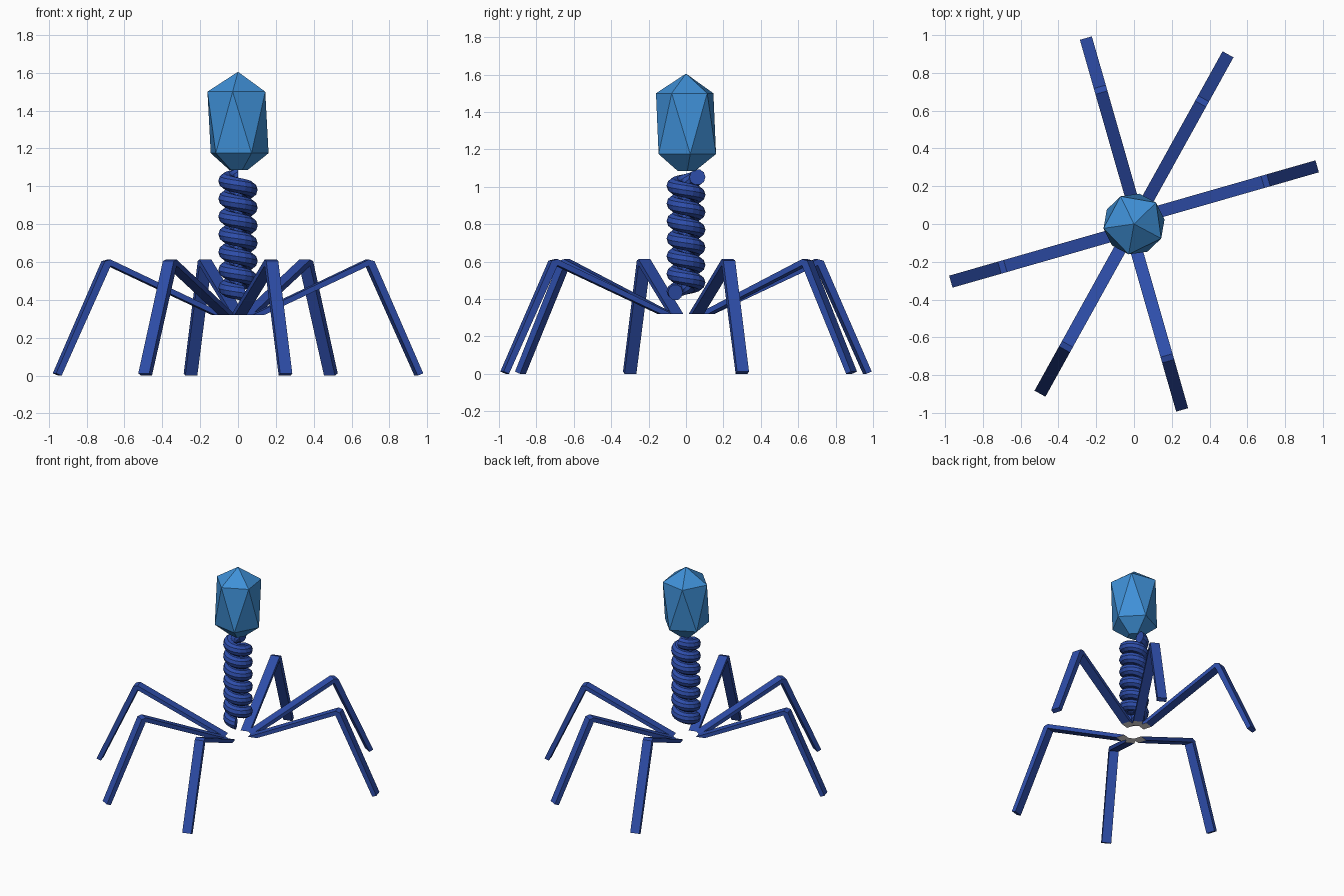
import bpy, bmesh, math
from mathutils import Vector, Matrix

cube = bpy.data.objects.get("Cube")
if cube:
    bpy.data.objects.remove(cube, do_unlink=True)


def material(name, rgb):
    mat = bpy.data.materials.new(name)
    mat.use_nodes = True
    mat.diffuse_color = (*rgb, 1)
    mat.node_tree.nodes["Principled BSDF"].inputs["Base Color"].default_value = (*rgb, 1)
    return mat


sky_blue = material("sky blue", (0.05, 0.28, 0.68))
deep_blue = material("deep blue", (0.027, 0.075, 0.40))
pale_grey = material("pale grey", (0.80, 0.77, 0.77))


def finish(bm, name, *mats):
    bmesh.ops.recalc_face_normals(bm, faces=bm.faces[:])
    mesh = bpy.data.meshes.new(name)
    bm.to_mesh(mesh)
    bm.free()
    for mat in mats:
        mesh.materials.append(mat)
    obj = bpy.data.objects.new(name, mesh)
    bpy.context.collection.objects.link(obj)
    return obj


# Head: a stretched icosahedron with a cut-off lower point
def head():
    bm = bmesh.new()

    def ring(radius, z, start):
        angles = [math.radians(start + 72 * i) for i in range(5)]
        return [bm.verts.new((radius * math.cos(a), radius * math.sin(a), z)) for a in angles]

    top = bm.verts.new((0, 0, 1.605))
    upper = ring(0.163, 1.50, -100)
    lower = ring(0.163, 1.175, -64)
    neck = ring(0.05, 1.085, -64)
    for i in range(5):
        j = (i + 1) % 5
        bm.faces.new((upper[i], upper[j], top))
        bm.faces.new((upper[i], lower[i], upper[j]))
        bm.faces.new((lower[i], lower[j], upper[j]))
        bm.faces.new((neck[i], neck[j], lower[j], lower[i]))
    bm.faces.new(neck)
    finish(bm, "head", sky_blue)


# Tail: a tightly wound tube, descending from the back of the head
def tail():
    bm = bmesh.new()
    sides, steps, turns, pitch = 10, 16, 6.6, 0.094
    coil, tube = 0.061, 0.043
    rings = []
    for k in range(int(steps * turns) + 1):
        angle = math.pi / 2 + math.tau * k / steps
        out = Vector((math.cos(angle), math.sin(angle), 0))
        centre = out * coil + Vector((0, 0, 1.052 - pitch * k / steps))
        section = [math.tau * s / sides for s in range(sides)]
        rings.append([bm.verts.new(centre + tube * (out * math.cos(t) + Vector((0, 0, math.sin(t)))))
                      for t in section])
    for a, b in zip(rings, rings[1:]):
        for s in range(sides):
            n = (s + 1) % sides
            bm.faces.new((a[s], a[n], b[n], b[s]))
    bm.faces.new(rings[0])
    bm.faces.new(rings[-1])
    finish(bm, "coiled_tail", deep_blue)


# Leg: a bent bar with a level, pale inner end
def leg(name, pivot, angle):
    outline = [(0.05, 0.32), (0.69, 0.613), (0.722, 0.605), (0.99, 0.012),
               (0.96, 0.0), (0.69, 0.58), (0.115, 0.32)]
    bm = bmesh.new()
    half = 0.033
    near = [bm.verts.new((r, -half, z)) for r, z in outline]
    far = [bm.verts.new((r, half, z)) for r, z in outline]
    bm.faces.new(near)
    bm.faces.new(far[::-1])
    count = len(outline)
    for i in range(count):
        j = (i + 1) % count
        face = bm.faces.new((near[i], near[j], far[j], far[i]))
        face.material_index = 1 if i == count - 1 else 0
    bmesh.ops.transform(bm, matrix=Matrix.Translation(pivot) @ Matrix.Rotation(angle, 4, 'Z'),
                        verts=bm.verts[:])
    finish(bm, name, deep_blue, pale_grey)


head()
tail()

# Two opposite fans of three legs
for side, heading in (("back", 61), ("front", 241)):
    h = math.radians(heading)
    pivot = Vector((math.cos(h), math.sin(h), 0)) * 0.037
    for number, spread in enumerate((-45, 0, 45), 1):
        leg(f"{side}_leg_{number}", pivot, math.radians(heading + spread))
